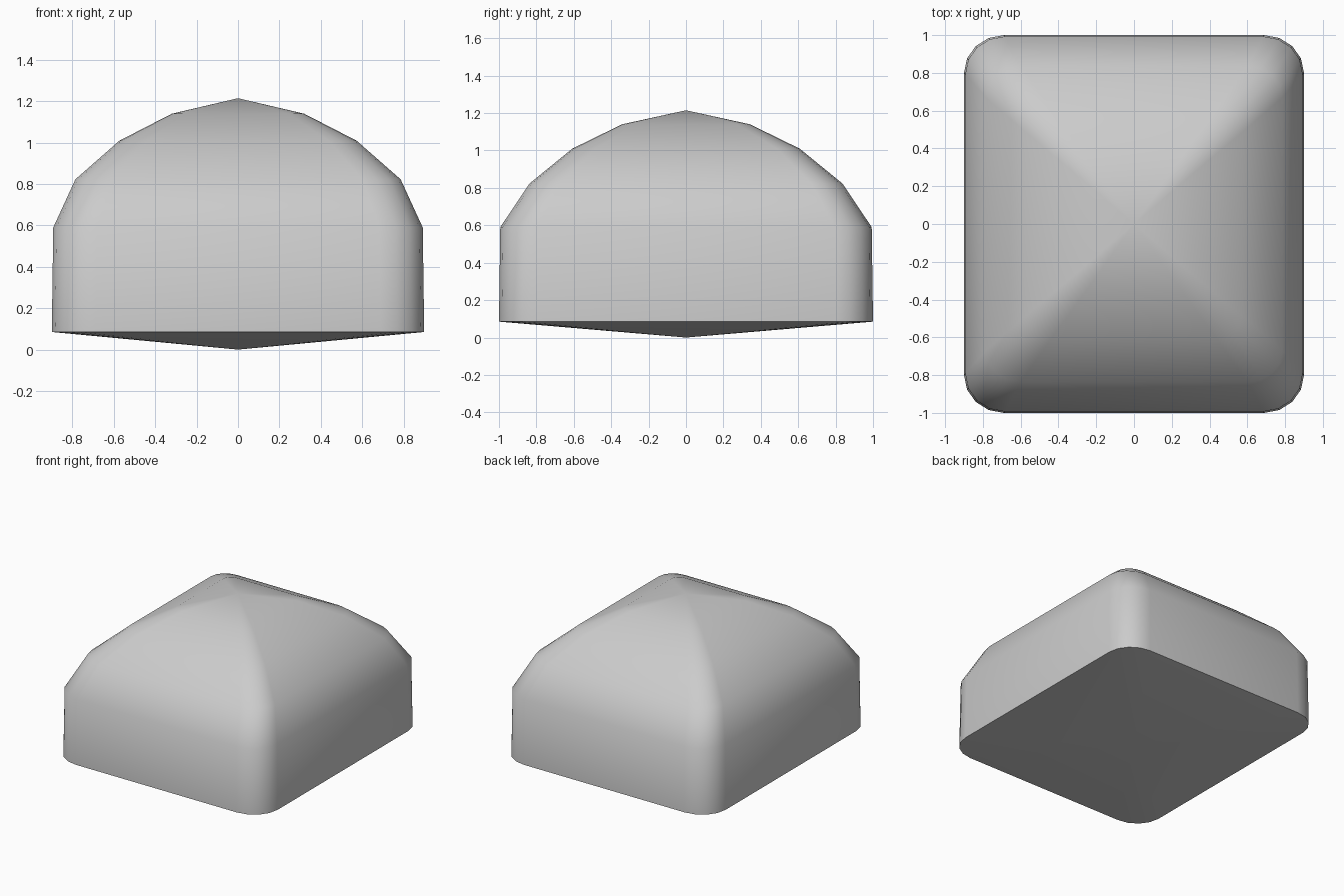
import bpy, bmesh, math

if "Cube" in bpy.data.objects:
    bpy.data.objects.remove(bpy.data.objects["Cube"])

# Rounded-rectangle rings: half width x, half depth y, height z
RINGS = [(0.90, 1.00, 0.085), (0.893, 0.993, 0.59), (0.786, 0.837, 0.823),
         (0.573, 0.608, 1.01), (0.32, 0.342, 1.14)]
CORNER_STEPS = 4


def outline(hx, hy):
    """Rounded rectangle whose corners scale with its size."""
    rx, ry = hx * 0.235, hy * 0.2
    points = []
    for quarter, (sx, sy) in enumerate([(1, 1), (-1, 1), (-1, -1), (1, -1)]):
        for i in range(CORNER_STEPS + 1):
            a = math.pi / 2 * (quarter + i / CORNER_STEPS)
            points.append((sx * (hx - rx) + rx * math.cos(a),
                           sy * (hy - ry) + ry * math.sin(a)))
    return points


bm = bmesh.new()
rings = [[bm.verts.new((x, y, z)) for x, y in outline(hx, hy)]
         for hx, hy, z in RINGS]
bottom = bm.verts.new((0, 0, 0))
apex = bm.verts.new((0, 0, 1.215))
n = len(rings[0])

# Walls and dome, closed by a peak and a shallow pointed underside
for i in range(n):
    j = (i + 1) % n
    for low, high in zip(rings, rings[1:]):
        bm.faces.new((low[i], low[j], high[j], high[i]))
    bm.faces.new((rings[-1][i], rings[-1][j], apex))
    bm.faces.new((rings[0][j], rings[0][i], bottom))
bmesh.ops.recalc_face_normals(bm, faces=bm.faces)

mesh = bpy.data.meshes.new("domed_block")
bm.to_mesh(mesh)
bm.free()
block = bpy.data.objects.new("domed_block", mesh)
bpy.context.collection.objects.link(block)

# Smooth sides with a sharp lower rim
bpy.context.view_layer.objects.active = block
block.select_set(True)
bpy.ops.object.shade_smooth_by_angle(angle=math.radians(60))
